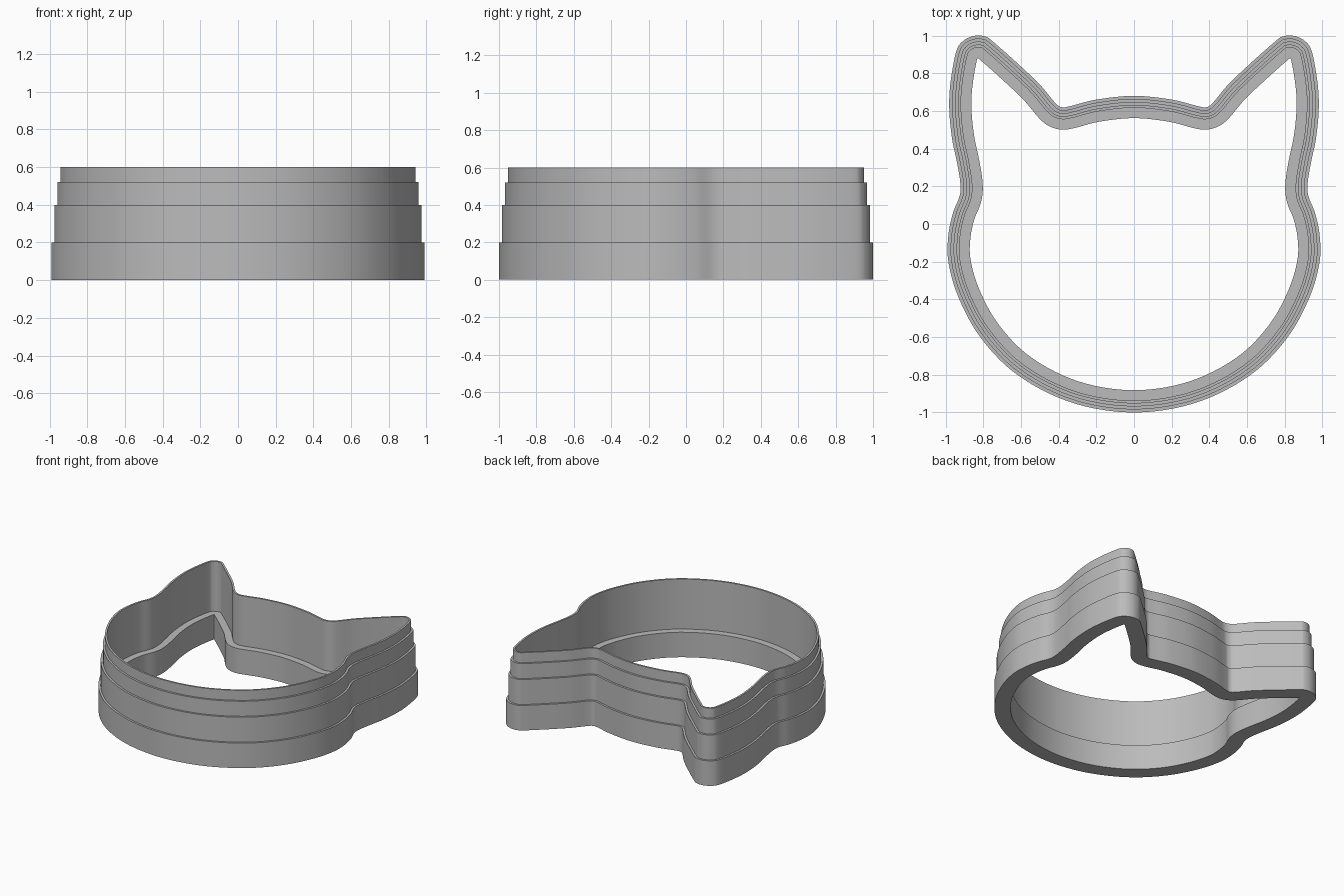
import bpy
import bmesh
from mathutils import Vector

default = bpy.data.objects.get("Cube")
if default:
    bpy.data.objects.remove(default, do_unlink=True)

STEPS = 8  # samples between neighbouring outline points

# Half outline of the cat head, from chin to crown
HALF = [(0, -1), (.25, -.97), (.47, -.89), (.67, -.76), (.83, -.58),
        (.935, -.38), (.985, -.2), (.985, -.06), (.96, .06), (.925, .15),
        (.922, .22), (.94, .33), (.965, .45), (.98, .6), (.975, .74),
        (.945, .91), (.908, .97), (.85, .998), (.79, .995), (.745, .965),
        (.61, .845), (.5, .74), (.42, .645), (.385, .62), (.34, .625),
        (.2, .66), (0, .68)]

# Cross-section of the wall: (inward offset, height)
SECTION = [(0, 0), (0, .2), (.016, .2), (.016, .4), (.032, .4), (.032, .52),
           (.048, .52), (.048, .6), (.063, .6), (.063, .2), (.118, .2), (.118, 0)]


def smooth_loop(points):
    """Closed Catmull-Rom curve through the points."""
    loop, n = [], len(points)
    for i in range(n):
        a, b, c, d = (points[(i + k) % n] for k in (-1, 0, 1, 2))
        for s in range(STEPS):
            t = s / STEPS
            loop.append(b + (c - a) * t / 2
                        + (a - b * 2.5 + c * 2 - d / 2) * t ** 2
                        + ((b - c) * 3 + d - a) * t ** 3 / 2)
    return loop


def inset_loop(loop, dist):
    """Move the loop inward; points that would overlap collapse to a corner."""
    if dist == 0:
        return list(loop)
    n = len(loop)
    moved, valid = [], []
    for i, p in enumerate(loop):
        tangent = (loop[(i + 1) % n] - loop[i - 1]).normalized()
        q = p + Vector((-tangent.y, tangent.x)) * dist
        moved.append(q)
        valid.append(min((q - r).length for r in loop) > dist * .98)
    result = list(moved)
    for i in range(n):
        if not valid[i]:
            before = next(k for k in range(1, n) if valid[i - k])
            after = next(k for k in range(1, n) if valid[(i + k) % n])
            result[i] = (moved[i - before] + moved[(i + after) % n]) / 2
    return result


half = [Vector(p) for p in HALF]
mirrored = [Vector((-p.x, p.y)) for p in reversed(half[1:-1])]
outline = smooth_loop(half + mirrored)

# Sweep the stepped wall section around the outline
bm = bmesh.new()
insets = {d: inset_loop(outline, d) for d, z in SECTION}
rings = [[bm.verts.new((p.x, p.y, z)) for p in insets[d]] for d, z in SECTION]
count = len(outline)
for ring, upper in zip(rings, rings[1:] + rings[:1]):
    for i in range(count):
        j = (i + 1) % count
        bm.faces.new((ring[i], ring[j], upper[j], upper[i]))
bmesh.ops.remove_doubles(bm, verts=bm.verts, dist=.0005)
bmesh.ops.recalc_face_normals(bm, faces=bm.faces)

mesh = bpy.data.meshes.new("cutter_wall")
bm.to_mesh(mesh)
bm.free()
wall = bpy.data.objects.new("cutter_wall", mesh)
bpy.context.collection.objects.link(wall)

# Plain grey plastic
grey = bpy.data.materials.new("grey_plastic")
grey.use_nodes = True
color = (.5, .5, .5, 1)
grey.diffuse_color = color
grey.node_tree.nodes["Principled BSDF"].inputs["Base Color"].default_value = color
mesh.materials.append(grey)

bpy.context.view_layer.objects.active = wall
wall.select_set(True)
bpy.ops.object.shade_smooth_by_angle(angle=.5)
